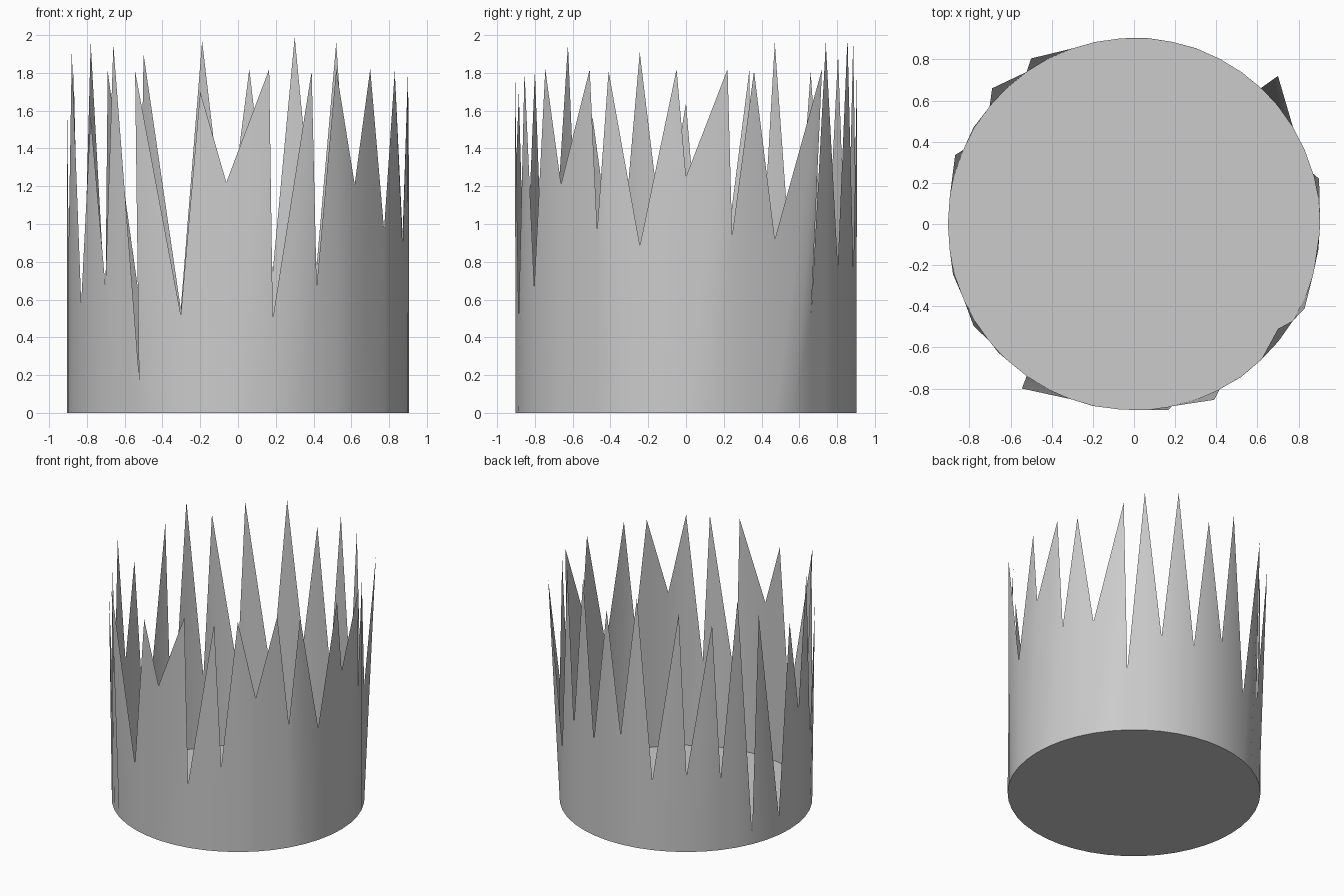
import bpy, bmesh, math

R, N = 0.905, 46   # cup radius and number of sides

# Height of each notch, counter-clockwise from +x (every second rim point)
notches = [1.25, .94, .92, .50, .78, .75, .87, .55, .60, .56, .07, .15,
           .90, .58, .67, .17, .52, 1.22, .50, .67, 1.21, .97, .885]

# Spike tip following each notch; tips lean slightly off the circle
tips = [(.90, .22, 1.82), (.83, .36, 1.81), (.70, .72, 1.82), (.52, .74, 1.96),
        (.30, .855, 1.99), (.06, .905, 1.82), (-.19, .885, 1.97),
        (-.50, .805, 1.90), (-.69, .66, 1.81), (-.78, .47, 1.96),
        (-.87, .335, 1.81), (-.905, 0, 1.64), (-.88, -.245, 1.91),
        (-.78, -.495, 1.57), (-.66, -.625, 1.95), (-.545, -.80, 1.81),
        (-.20, -.885, 1.70), (.165, -.905, 1.82), (.39, -.855, 1.81),
        (.52, -.745, 1.82), (.70, -.51, 1.82), (.83, -.41, 1.81),
        (.90, -.05, 1.82)]


def on_circle(k, z):
    a = 2 * math.pi * k / N
    return (R * math.cos(a), R * math.sin(a), z)


# Open cup: flat floor plus a thin wall rising to a jagged rim
bm = bmesh.new()
base = [bm.verts.new(on_circle(k, 0)) for k in range(N)]
rim = []
for i, (z, tip) in enumerate(zip(notches, tips)):
    rim += [bm.verts.new(on_circle(2 * i, z)), bm.verts.new(tip)]
for k in range(N):
    n = (k + 1) % N
    bm.faces.new((base[k], base[n], rim[n], rim[k])).smooth = True
bm.faces.new(base[::-1])

# Crisp edge where the wall meets the floor
for k in range(N):
    bm.edges.get((base[k], base[(k + 1) % N])).smooth = False

mesh = bpy.data.meshes.new("jagged_cup")
bm.to_mesh(mesh)
bm.free()
cup = bpy.data.objects.new("jagged_cup", mesh)
bpy.context.collection.objects.link(cup)
